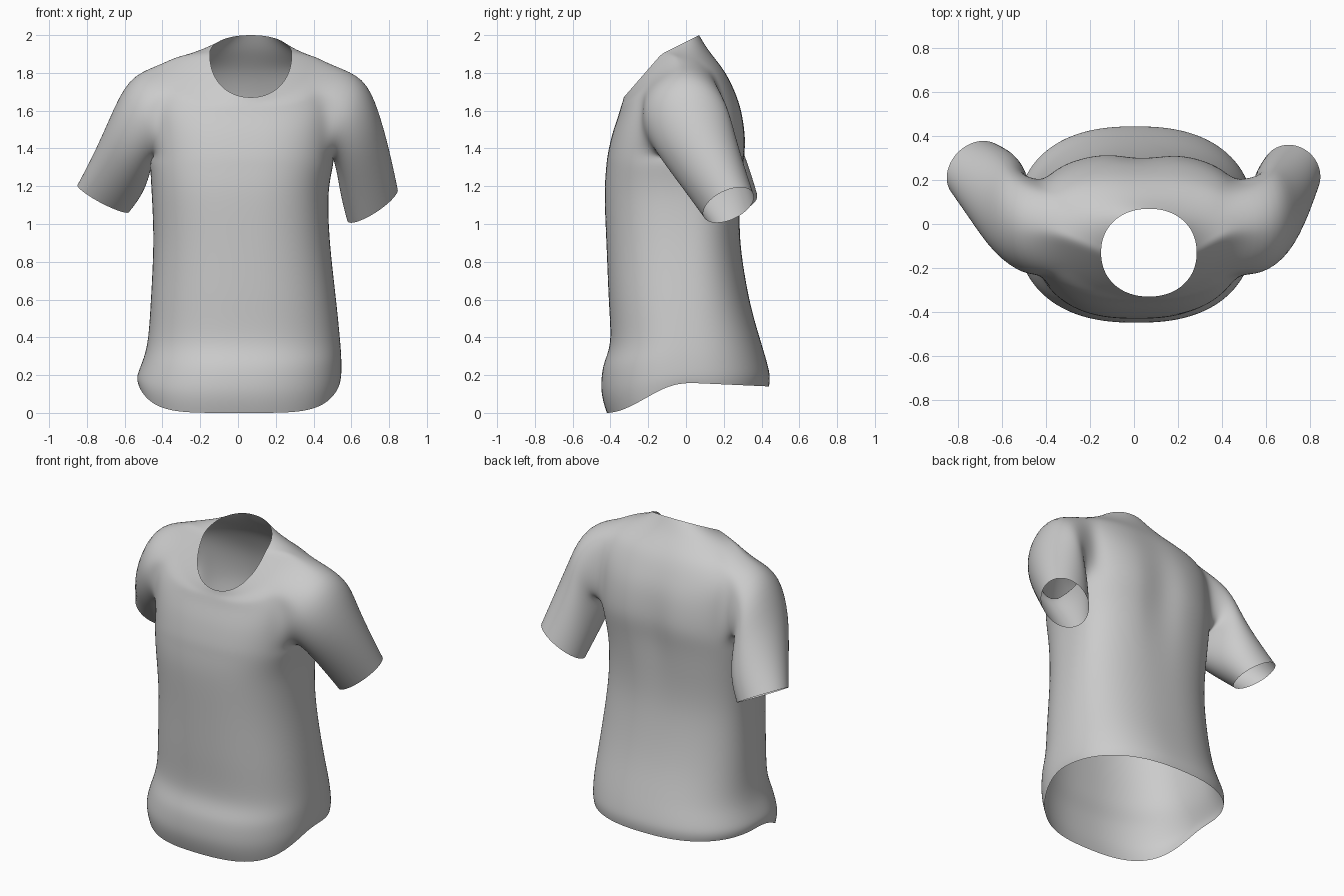
import bpy, bmesh, math
from mathutils import Vector

if "Cube" in bpy.data.objects:
    bpy.data.objects.remove(bpy.data.objects["Cube"])

N = 48          # columns around the body
SUB = 2         # rows between two body key rings
HALF = 4        # half width of an armhole, in columns
ROW0, ROW1 = 8 * SUB, 11 * SUB   # armhole bottom and top rows

# Body rings, hem to neckline: z front, z side, z back, x left, x right, y front, y back, y side
BODY = [
    (0.00, 0.16, 0.14, -.53, .54, -.42, .44, 0),
    (0.11, 0.20, 0.20, -.535, .548, -.45, .445, 0),
    (0.25, 0.29, 0.30, -.50, .548, -.44, .42, 0),
    (0.37, 0.40, 0.40, -.476, .54, -.40, .39, 0),
    (0.60, 0.60, 0.60, -.462, .52, -.41, .335, 0),
    (0.90, 0.90, 0.90, -.448, .487, -.422, .288, 0),
    (1.15, 1.15, 1.15, -.457, .478, -.432, .295, 0),
    (1.29, 1.29, 1.31, -.465, .50, -.424, .31, 0),
    (1.37, 1.36, 1.44, -.465, .51, -.415, .323, 0),
    (1.48, 1.56, 1.60, -.47, .52, -.39, .30, 0),
    (1.57, 1.74, 1.72, -.47, .52, -.36, .255, 0),
    (1.62, 1.855, 1.82, -.40, .47, -.345, .20, -.03),
    (1.65, 1.895, 1.92, -.27, .37, -.335, .12, -.08),
    (1.67, 1.90, 2.00, -.15, .285, -.33, .07, -.13),
]

# Sleeve rings: centre, half axis to the outer side, half axis to the front
RIGHT = [
    ((.588, .00, 1.56), (.08, -.03, .218), (-.025, -.23, -.03)),
    ((.635, .05, 1.435), (.11, -.045, .17), (0, -.21, -.04)),
    ((.675, .14, 1.26), (.13, -.035, .12), (0, -.17, -.045)),
    ((.712, .225, 1.10), (.135, -.01, .08), (0, -.135, -.05)),
]
LEFT = [
    ((-.515, .00, 1.565), (-.065, -.03, .213), (.025, -.23, -.03)),
    ((-.573, .065, 1.41), (-.108, -.05, .145), (0, -.215, -.04)),
    ((-.635, .16, 1.26), (-.133, -.05, .10), (0, -.175, -.04)),
    ((-.713, .24, 1.135), (-.138, -.03, .07), (0, -.135, -.03)),
]


def catmull(a, b, c, d, t):
    return [.5 * (2 * q + (r - p) * t + (2 * p - 5 * q + 4 * r - s) * t * t
                  + (3 * q - p - 3 * r + s) * t ** 3)
            for p, q, r, s in zip(a, b, c, d)]


def body_rows():
    last = len(BODY) - 1
    rows = []
    for i in range(last):
        keys = [BODY[min(max(i + k, 0), last)] for k in (-1, 0, 1, 2)]
        rows += [catmull(*keys, s / SUB) for s in range(SUB)]
    return rows + [BODY[-1]]


def body_point(row, j):
    zf, zs, zb, xl, xr, yf, yb, ys = row
    ang = 2 * math.pi * j / N
    c, s = math.cos(ang), math.sin(ang)
    # slightly squared ellipse, squarest at the chest, round at the neck
    e = 2 / (2.15 if zs > 1.88 else 2.4 + .25 * math.exp(-((zs - 1.45) / .4) ** 2))
    px = math.copysign(abs(c) ** e, c)
    py = abs(s) ** e
    x = (xl + xr) / 2 + (xr - xl) / 2 * px
    y_end, z_end = (yb, zb) if s > 0 else (yf, zf)
    y = ys + (y_end - ys) * py
    pz = py
    if s < 0 and zs < .5:                        # hem swoops down at the front
        pz = py * py * (3 - 2 * py)
    z = zs + (z_end - zs) * pz
    if s > 0:                                    # groove down the spine
        y -= .028 * math.exp(-((x - .04) / .1) ** 2 - ((z - 1.4) / .3) ** 2)
    return Vector((x, y, z))


bm = bmesh.new()

# Body: loft with two armholes left open
grid = [[bm.verts.new(body_point(r, j)) for j in range(N)] for r in body_rows()]
for i in range(len(grid) - 1):
    for j in range(N):
        near_side = any((j - c + HALF) % N < 2 * HALF for c in (0, N // 2))
        if ROW0 <= i < ROW1 and near_side:
            continue
        k = (j + 1) % N
        bm.faces.new((grid[i][j], grid[i][k], grid[i + 1][k], grid[i + 1][j]))


# Sleeves: loft outwards from each armhole
def add_sleeve(col, front, rings):
    path = [(ROW1, k) for k in range(HALF)]
    path += [(r, HALF) for r in range(ROW1, ROW0, -1)]
    path += [(ROW0, k) for k in range(HALF, -HALF, -1)]
    path += [(r, -HALF) for r in range(ROW0, ROW1)]
    path += [(ROW1, k) for k in range(-HALF, 0)]
    seam = [grid[r][(col + front * k) % N] for r, k in path]
    prev, n = seam, len(seam)
    for cen, u, v in rings:
        ring = []
        for m in range(n):
            a = 2 * math.pi * m / n
            ring.append(bm.verts.new(Vector(cen) + Vector(u) * math.cos(a)
                                     + Vector(v) * math.sin(a)))
        for m in range(n):
            k = (m + 1) % n
            bm.faces.new((prev[m], prev[k], ring[k], ring[m]))
        prev = ring
    # relax the armhole seam
    for _ in range(3):
        bmesh.ops.smooth_vert(bm, verts=seam, factor=.4,
                              use_axis_x=True, use_axis_y=True, use_axis_z=True)


add_sleeve(0, -1, RIGHT)
add_sleeve(N // 2, 1, LEFT)

bmesh.ops.recalc_face_normals(bm, faces=bm.faces)
mesh = bpy.data.meshes.new("shirt")
bm.to_mesh(mesh)
bm.free()
mesh.polygons.foreach_set("use_smooth", [True] * len(mesh.polygons))
shirt = bpy.data.objects.new("shirt", mesh)
bpy.context.collection.objects.link(shirt)

# Smooth cloth surface
sub = shirt.modifiers.new("smooth_cloth", 'SUBSURF')
sub.levels = sub.render_levels = 2
